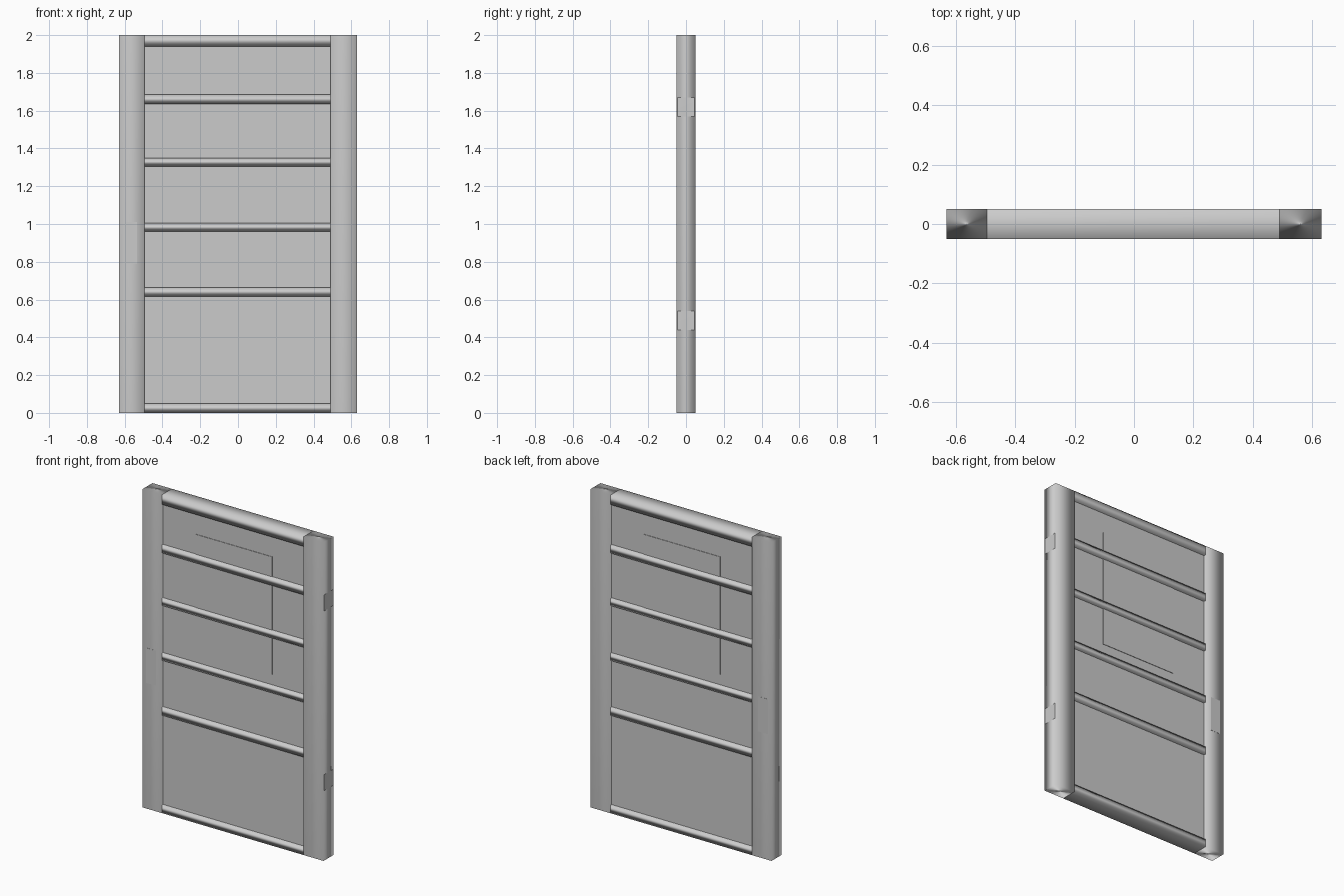
import bpy

cube = bpy.data.objects.get("Cube")
if cube:
    bpy.data.objects.remove(cube, do_unlink=True)

grey = bpy.data.materials.new("door_grey")
grey.use_nodes = True
colour = (0.6, 0.6, 0.6, 1)
grey.diffuse_color = colour
grey.node_tree.nodes["Principled BSDF"].inputs["Base Color"].default_value = colour


def box(name, x, y, z, soft=False):
    """Box between the given (min, max) ranges; soft rounds its shading."""
    bpy.ops.mesh.primitive_cube_add(size=1)
    ob = bpy.context.object
    ob.name = name
    spans = (x, y, z)
    for v in ob.data.vertices:
        v.co = [s[0] if c < 0 else s[1] for c, s in zip(v.co, spans)]
    ob.data.materials.append(grey)
    if soft:
        bpy.ops.object.shade_smooth()
        mod = ob.modifiers.new("soft_normals", "WEIGHTED_NORMAL")
        mod.mode = 'FACE_AREA'
    return ob


DEPTH = 0.05      # half thickness of the frame
SKIN = 0.038      # half thickness of the panel
INNER = (-0.495, 0.49)

# Side posts
box("right_post", (-0.63, INNER[0]), (-DEPTH, DEPTH), (0, 2), True)
box("left_post", (INNER[1], 0.63), (-DEPTH, DEPTH), (0, 2), True)

# Panel filling the frame
box("door_panel", INNER, (-SKIN, SKIN), (0.02, 1.97))

# Horizontal rails, from the bottom up
rails = [(0, 0.05), (0.615, 0.665), (0.96, 1.005),
         (1.305, 1.35), (1.635, 1.685), (1.94, 2)]
for i, z in enumerate(rails):
    box(f"rail_{i + 1}", INNER, (-DEPTH, DEPTH), z, True)

# Thin window and lock plates on both faces
for side, sign in (("front", -1), ("back", 1)):
    def layer(base, thick):
        return tuple(sorted((sign * base, sign * (base + thick))))
    box(f"{side}_window", (-0.265, 0.265), layer(SKIN, 0.003), (1.07, 1.81))
    box(f"{side}_lock_plate", (-0.605, -0.535), layer(DEPTH, 0.001), (0.79, 1.01))

# Hinge plates on the outer edge of the left post
for name, z in (("lower_hinge", 0.44), ("upper_hinge", 1.57)):
    box(name, (0.63, 0.631), (-0.045, 0.045), (z, z + 0.1), True)
